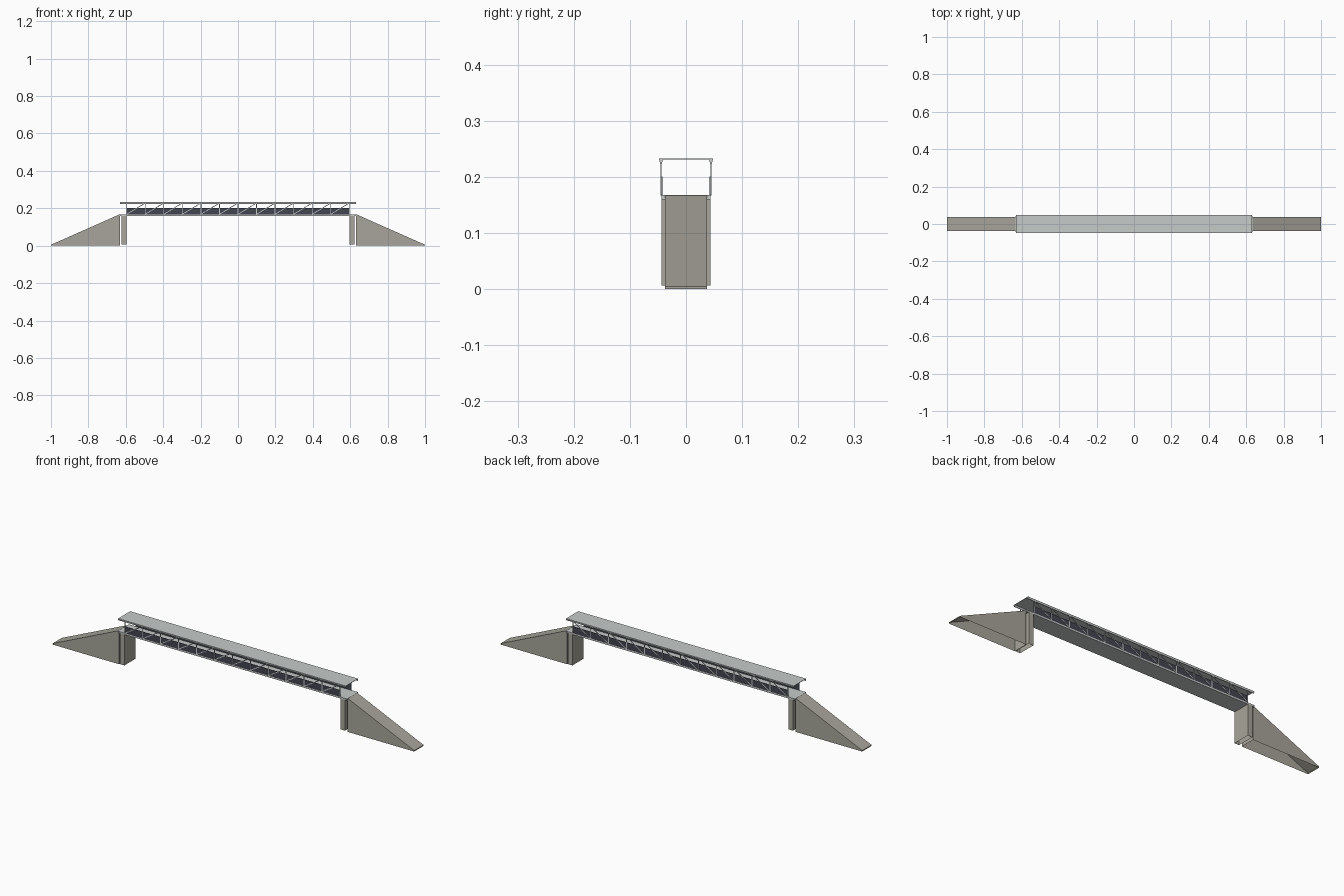
import bpy
import bmesh
from mathutils import Vector

if "Cube" in bpy.data.objects:
    bpy.data.objects.remove(bpy.data.objects["Cube"])


def material(name, srgb):
    color = [c ** 2.2 for c in srgb] + [1]
    mat = bpy.data.materials.new(name)
    mat.use_nodes = True
    mat.diffuse_color = color
    mat.node_tree.nodes["Principled BSDF"].inputs["Base Color"].default_value = color
    return mat


concrete = material("warm concrete", (0.65, 0.64, 0.60))
steel = material("pale steel", (0.77, 0.79, 0.78))
dark = material("dark panel", (0.27, 0.28, 0.32))


def finish(name, bm, mat):
    bmesh.ops.recalc_face_normals(bm, faces=bm.faces)
    mesh = bpy.data.meshes.new(name)
    bm.to_mesh(mesh)
    bm.free()
    mesh.materials.append(mat)
    obj = bpy.data.objects.new(name, mesh)
    bpy.context.collection.objects.link(obj)
    return obj


def add_prism(bm, profile, offset):
    """Extrude a closed polygon along an offset vector."""
    face = bm.faces.new([bm.verts.new(p) for p in profile])
    new = bmesh.ops.extrude_face_region(bm, geom=[face], use_keep_orig=True)["geom"]
    verts = [g for g in new if isinstance(g, bmesh.types.BMVert)]
    bmesh.ops.translate(bm, verts=verts, vec=offset)


def add_box(bm, x0, x1, y0, y1, z0, z1):
    add_prism(bm, [(x0, y0, z0), (x1, y0, z0), (x1, y0, z1), (x0, y0, z1)], (0, y1 - y0, 0))


def box(name, mat, *limits):
    bm = bmesh.new()
    add_box(bm, *limits)
    return finish(name, bm, mat)


def open_bottom(obj):
    """Remove the underside to leave a hollow shell."""
    bm = bmesh.new()
    bm.from_mesh(obj.data)
    low = min(v.co.z for v in bm.verts)
    faces = [f for f in bm.faces if all(v.co.z < low + 0.001 for v in f.verts)]
    bmesh.ops.delete(bm, geom=faces, context='FACES_ONLY')
    bm.to_mesh(obj.data)
    bm.free()


HALF = 0.597    # half length of the span
SIDE = 0.044    # half width of the span
DECK = 0.168    # walking level
ROOF = 0.228    # underside of the canopy

# Ramps, piers and landings at both ends
for s, label in ((-1, "right"), (1, "left")):
    bm = bmesh.new()
    profile = [(0.632, 0), (1, 0), (1, 0.005), (0.632, DECK)]
    add_prism(bm, [(s * x, -0.037, z) for x, z in profile], (0, 0.074, 0))
    open_bottom(finish(label + "_ramp", bm, concrete))
    pier = box(label + "_pier", concrete, *sorted((s * HALF, s * 0.622)), -SIDE, SIDE, 0.006, 0.16)
    open_bottom(pier)
    box(label + "_landing", steel, *sorted((s * HALF, s * 0.634)), -SIDE, SIDE, 0.16, DECK)

# Deck and canopy
box("deck", steel, -HALF, HALF, -SIDE, SIDE, 0.16, DECK)
box("canopy", steel, -0.63, 0.63, -0.048, 0.048, 0.231, 0.233)

# Side panels, trusses and canopy edge beams
for s, label in ((-1, "front"), (1, "back")):
    box(label + "_panel", dark, -HALF, HALF, *sorted((s * 0.042, s * 0.0435)), DECK, 0.201)

    bm = bmesh.new()
    edge = [(0.043, 0.224), (0.046, 0.224), (0.048, 0.231), (0.041, 0.231)]
    add_prism(bm, [(-0.63, s * y, z) for y, z in edge], (1.26, 0, 0))
    finish(label + "_edge_beam", bm, steel)

    bm = bmesh.new()
    y0, y1 = sorted((s * 0.0435, s * 0.0452))
    bays = 12
    step = 2 * (HALF - 0.002) / bays
    for i in range(bays + 1):
        x = -HALF + 0.002 + i * step
        add_box(bm, x - 0.002, x + 0.002, y0, y1, DECK, ROOF)
        if i < bays:
            a, b = Vector((x, y0, DECK)), Vector((x + step, y0, ROOF))
            side = Vector((a.z - b.z, 0, b.x - a.x)).normalized() * 0.0018
            add_prism(bm, [a - side, b - side, b + side, a + side], (0, y1 - y0, 0))
    finish(label + "_truss", bm, steel)
